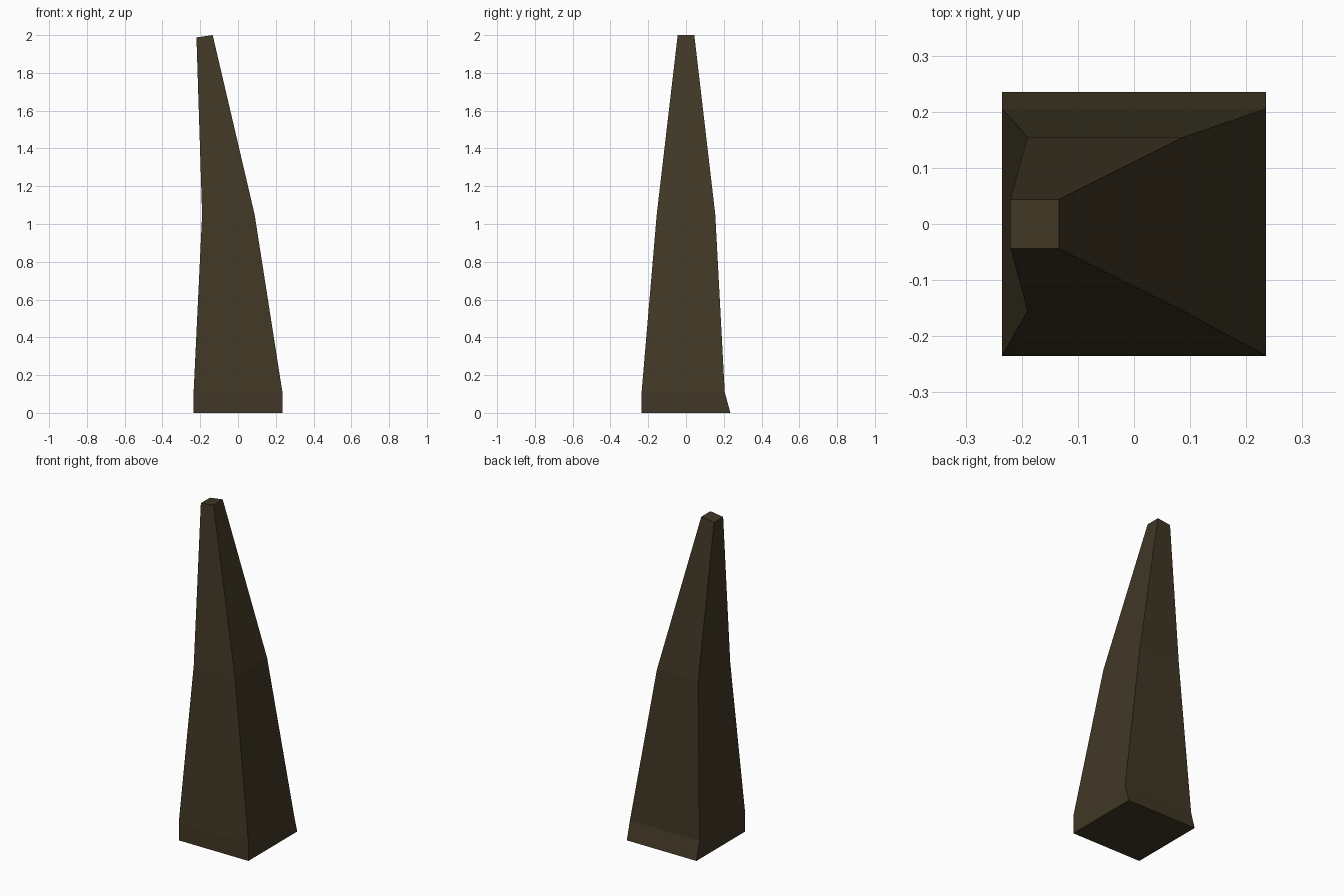
import bpy
import bmesh

if "Cube" in bpy.data.objects:
    bpy.data.objects.remove(bpy.data.objects["Cube"])

# Single dark brown colour
brown = bpy.data.materials.new("dark_brown")
brown.diffuse_color = (0.052, 0.039, 0.019, 1.0)
brown.use_nodes = True
brown.node_tree.nodes["Principled BSDF"].inputs["Base Color"].default_value = brown.diffuse_color

# Cross-sections, bottom to top: x left, x right, y front, y back, z left, z right
sections = [
    (-0.235, 0.235, -0.235, 0.235, 0.0, 0.0),      # foot
    (-0.235, 0.235, -0.235, 0.205, 0.11, 0.11),    # top of the sloped toe
    (-0.19, 0.088, -0.155, 0.155, 1.05, 1.05),     # bend
    (-0.22, -0.134, -0.044, 0.044, 1.988, 2.0),    # tilted tip
]

# Bent tapering spike: bridge the rectangular sections
bm = bmesh.new()
rings = []
for x0, x1, y0, y1, zl, zr in sections:
    corners = [(x0, y0, zl), (x1, y0, zr), (x1, y1, zr), (x0, y1, zl)]
    rings.append([bm.verts.new(c) for c in corners])
for low, high in zip(rings, rings[1:]):
    for i in range(4):
        j = (i + 1) % 4
        bm.faces.new((low[i], low[j], high[j], high[i]))
bm.faces.new(rings[0][::-1])
bm.faces.new(rings[-1])
bmesh.ops.recalc_face_normals(bm, faces=bm.faces[:])

mesh = bpy.data.meshes.new("bent_spike")
bm.to_mesh(mesh)
bm.free()
mesh.materials.append(brown)
spike = bpy.data.objects.new("bent_spike", mesh)
bpy.context.collection.objects.link(spike)
